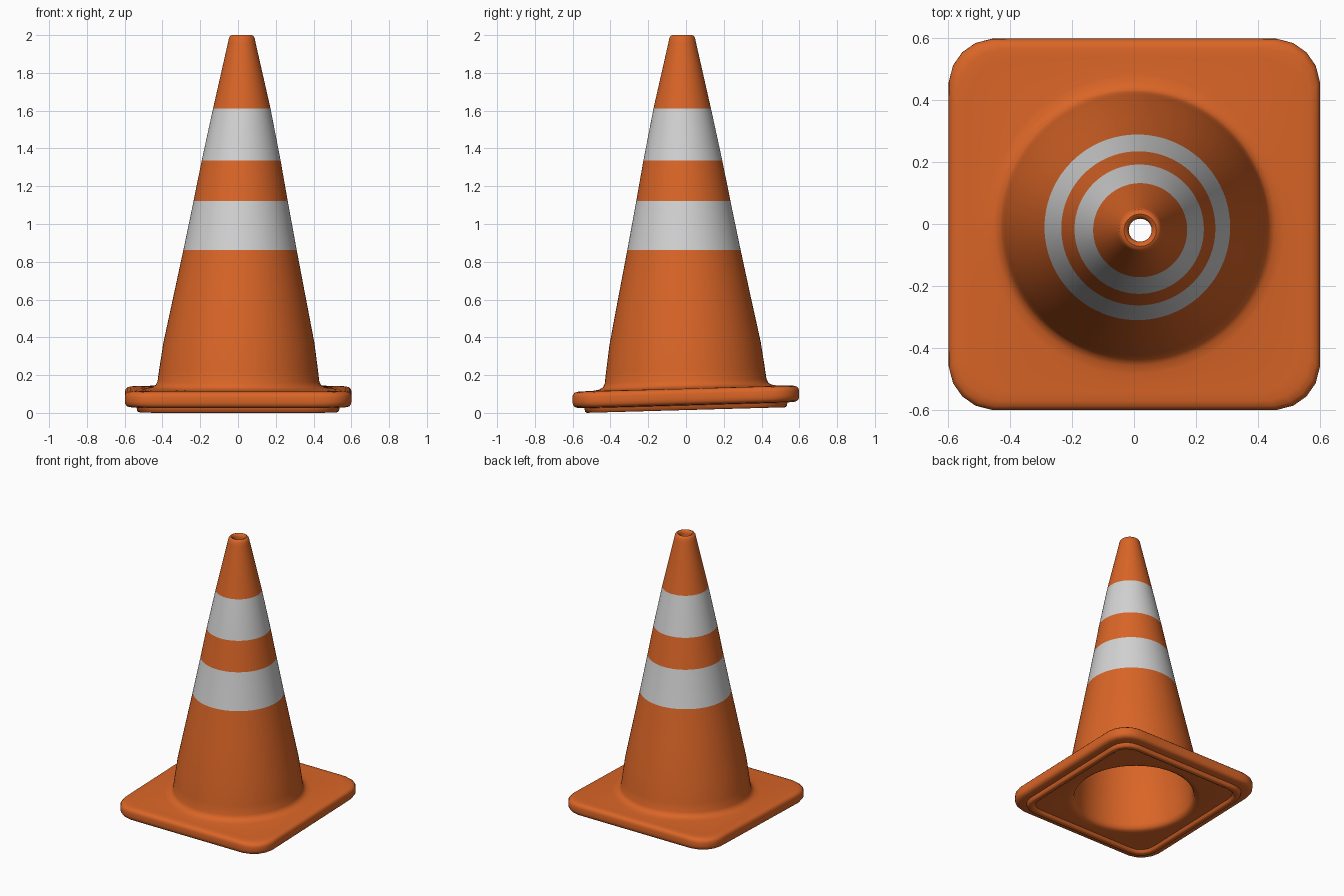
import bpy, bmesh, math

if "Cube" in bpy.data.objects:
    bpy.data.objects.remove(bpy.data.objects["Cube"])

N = 96


def material(name, rgb):
    m = bpy.data.materials.new(name)
    m.diffuse_color = (*rgb, 1)
    m.use_nodes = True
    m.node_tree.nodes["Principled BSDF"].inputs["Base Color"].default_value = m.diffuse_color
    return m


orange = material("safety orange", (0.70, 0.13, 0.02))
white = material("reflective white", (0.65, 0.65, 0.65))


def radius(t, half, corner):
    """Distance to a rounded square outline (or circle if corner is None)."""
    if corner is None:
        return half
    c, s = sorted((abs(math.cos(t)), abs(math.sin(t))), reverse=True)
    k = half - corner
    if half * s / c <= k:
        return half / c
    d = k * (c + s)
    return d + math.sqrt(max(0, d * d - 2 * k * k + corner * corner))


# Closed loop of rings: (half width, height, corner radius or None for circle)
rings = [
    # underside opening, raised foot rim and slab edge
    (0.390, 0.075, None), (0.397, 0.050, None), (0.415, 0.038, None),
    (0.440, 0.035, None),
    (0.490, 0.035, 0.10), (0.497, 0.020, 0.10), (0.505, 0.015, 0.11),
    (0.525, 0.015, 0.12), (0.533, 0.020, 0.12), (0.538, 0.040, 0.12),
    (0.575, 0.043, 0.14), (0.590, 0.048, 0.15), (0.598, 0.060, 0.15),
    (0.600, 0.075, 0.15), (0.600, 0.100, 0.15), (0.597, 0.113, 0.15),
    (0.588, 0.123, 0.15), (0.570, 0.128, 0.15), (0.540, 0.129, 0.15),
    # fillet and outside of the cone
    (0.485, 0.131, None), (0.455, 0.137, None), (0.437, 0.148, None),
    (0.428, 0.168, None), (0.420, 0.230, None), (0.400, 0.370, None),
    (0.345, 0.640, None),
    (0.300, 0.862, None), (0.249, 1.123, None),
    (0.209, 1.335, None), (0.152, 1.612, None),
    # rolled lip at the tip, then down the inside
    (0.073, 1.960, None), (0.068, 1.985, None), (0.061, 1.996, None),
    (0.052, 2.000, None), (0.043, 1.995, None), (0.037, 1.980, None),
    (0.040, 1.940, None), (0.122, 1.612, None), (0.270, 0.862, None),
    (0.368, 0.370, None), (0.388, 0.170, None),
]
striped = {26, 28}  # bands starting at these rings are white

bm = bmesh.new()
loops = []
for half, z, corner in rings:
    loop = []
    for i in range(N):
        t = 2 * math.pi * i / N
        r = radius(t, half, corner)
        x, y = r * math.cos(t), r * math.sin(t)
        # slightly tilted base, gently leaning tip
        tilt = 0.028 * y * max(0, min(1, 1.25 - z / 0.55))
        lean = 0.02 * min(1, z / 1.6)
        loop.append(bm.verts.new((x + lean, y - lean, z + tilt)))
    loops.append(loop)

for k, a in enumerate(loops):
    b = loops[(k + 1) % len(loops)]
    for i in range(N):
        j = (i + 1) % N
        f = bm.faces.new((a[i], a[j], b[j], b[i]))
        f.material_index = 1 if k in striped else 0
bmesh.ops.recalc_face_normals(bm, faces=bm.faces)

mesh = bpy.data.meshes.new("traffic_cone")
bm.to_mesh(mesh)
bm.free()
mesh.materials.append(orange)
mesh.materials.append(white)
cone = bpy.data.objects.new("traffic_cone", mesh)
bpy.context.collection.objects.link(cone)

# smooth shading with crisp foot edges
bpy.context.view_layer.objects.active = cone
cone.select_set(True)
bpy.ops.object.shade_smooth_by_angle(angle=math.radians(50))
